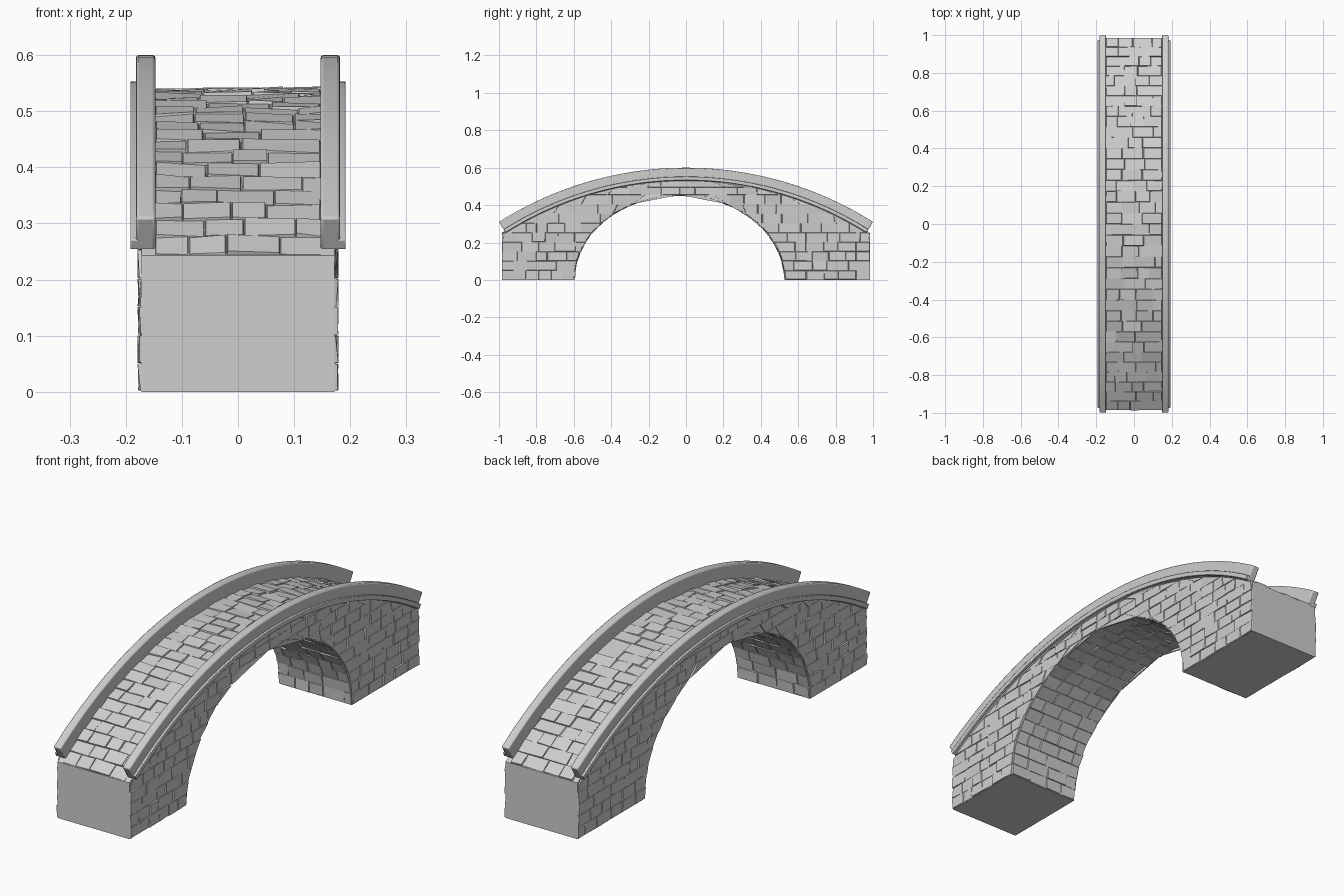
import bpy, bmesh, random
from math import sin, cos, asin, sqrt, pi
from mathutils import Vector

random.seed(7)
if "Cube" in bpy.data.objects:
    bpy.data.objects.remove(bpy.data.objects["Cube"])

stone_mat = bpy.data.materials.new("grey stone")
stone_mat.use_nodes = True
GREY = (0.62, 0.62, 0.62, 1)
stone_mat.diffuse_color = GREY
stone_mat.node_tree.nodes["Principled BSDF"].inputs["Base Color"].default_value = GREY

# Main dimensions
HUB = -1.27                 # height of the centre of the deck arc
DECK_R, RAIL_R = 1.805, 1.87
END_Y = 0.985               # flat end faces
ARCH_Y, ARCH_W, ARCH_H = -0.035, 0.565, 0.455
WALL_X = 0.172              # wall plane behind the stones
RAIL_ANGLE = asin(1 / RAIL_R)


def finish(name, bm, smooth=False, bevel=0):
    bmesh.ops.recalc_face_normals(bm, faces=bm.faces)
    mesh = bpy.data.meshes.new(name)
    bm.to_mesh(mesh)
    bm.free()
    mesh.materials.append(stone_mat)
    obj = bpy.data.objects.new(name, mesh)
    bpy.context.collection.objects.link(obj)
    if bevel:
        mod = obj.modifiers.new("worn edges", 'BEVEL')
        mod.width, mod.segments = bevel, 2
        mod.limit_method, mod.angle_limit = 'ANGLE', 0.7
    if smooth:
        bpy.ops.object.select_all(action='DESELECT')
        obj.select_set(True)
        bpy.context.view_layer.objects.active = obj
        bpy.ops.object.shade_smooth_by_angle(angle=0.6)
    return obj


def extrude_profile(name, points, x0, x1, **kw):
    """Extrude a (y, z) outline along x."""
    bm = bmesh.new()
    face = bm.faces.new([bm.verts.new((x0, y, z)) for y, z in points])
    new = bmesh.ops.extrude_face_region(bm, geom=[face])["geom"]
    bmesh.ops.translate(bm, vec=(x1 - x0, 0, 0),
                        verts=[v for v in new if isinstance(v, bmesh.types.BMVert)])
    return finish(name, bm, **kw)


def arc(radius, half, n=48):
    return [(radius * sin(a), HUB + radius * cos(a))
            for a in (half * (2 * i / n - 1) for i in range(n + 1))]


# Solid core: curved top, flat ends, elliptical opening
opening = [(ARCH_Y + ARCH_W * cos(pi * i / 48), ARCH_H * sin(pi * i / 48))
           for i in range(49)]
outline = ([(-END_Y, 0)] + arc(DECK_R, asin(END_Y / DECK_R))
           + [(END_Y, 0)] + opening)
extrude_profile("bridge_core", outline, -WALL_X, WALL_X, smooth=True)

# Parapets and the thin ledges outside them
for side, s in (("left", 1), ("right", -1)):
    for part, x0, x1, r0, r1, bev in (
            ("parapet", 0.147, 0.182, DECK_R - 0.005, RAIL_R, 0.005),
            ("ledge", 0.165, 0.192, DECK_R - 0.002, DECK_R + 0.018, 0.002)):
        band = arc(r1, RAIL_ANGLE) + arc(r0, RAIL_ANGLE)[::-1]
        extrude_profile(f"{side}_{part}", band, s * x0, s * x1, smooth=True, bevel=bev)


def add_stone(bm, place, corners, depth):
    """Slab with an uneven worn face; place maps (u, v, depth) to space."""
    cu = sum(u for u, v in corners) / 4
    cv = sum(v for u, v in corners) / 4
    high = depth * random.uniform(0.35, 0.8)
    shrink = random.uniform(0.92, 0.98)
    back = [bm.verts.new(place(u, v, -0.002)) for u, v in corners]
    front = []
    for u, v in corners:
        d = min(depth, max(0.0005, high + random.uniform(-0.5, 0.5) * depth))
        front.append(bm.verts.new(place(cu + (u - cu) * shrink,
                                        cv + (v - cv) * shrink, d)))
    bm.faces.new(front)
    bm.faces.new(back[::-1])
    for i in range(4):
        j = (i + 1) % 4
        bm.faces.new((back[i], back[j], front[j], front[i]))


def split(start, end, low, high):
    """Random joint positions along one course."""
    cuts = [start]
    while end - cuts[-1] > high:
        cuts.append(cuts[-1] + random.uniform(low, high))
    if len(cuts) > 1 and end - cuts[-1] < low / 2:
        cuts.pop()
    return cuts + [end]


def paving(name, place, width, v0, v1, rows, depth):
    """Courses of stones running across a curved surface."""
    bm = bmesh.new()
    step = (v1 - v0) / rows
    for r in range(rows):
        a, b = v0 + r * step, v0 + (r + 1) * step
        first = -width + random.uniform(0.04, 0.1)
        cuts = [-width] + split(first, width, 0.06, 0.115)
        for p, q in zip(cuts, cuts[1:]):
            add_stone(bm, place, [(p, a), (q, a), (q, b), (p, b)], depth)
    finish(name, bm)


def on_deck(x, a, d):
    r = DECK_R + d
    return Vector((x, r * sin(a), HUB + r * cos(a)))


def on_vault(x, a, d):
    return Vector((x, ARCH_Y + (ARCH_W - d) * cos(a), (ARCH_H - d) * sin(a)))


deck_angle = asin(END_Y / DECK_R) - 0.001
paving("deck_stones", on_deck, 0.148, -deck_angle, deck_angle, 36, 0.009)
paving("vault_stones", on_vault, WALL_X, 0.005, pi - 0.005, 29, 0.007)


def wall_limits(z, half):
    """Ends of the wall at height z, between the outer face and the opening."""
    outer = min(END_Y, sqrt(max(0, DECK_R ** 2 - (z - HUB) ** 2)))
    inner = ARCH_W * sqrt(max(0, 1 - (z / ARCH_H) ** 2))
    if half < 0:
        return -outer, ARCH_Y - inner
    return ARCH_Y + inner, outer


# Side wall courses, trimmed to the opening and to the deck
levels = [0.002] + [ARCH_H * i / 9 for i in range(1, 10)] + [0.495, 0.53]
for side, s in (("left", 1), ("right", -1)):
    def on_wall(y, z, d):
        return Vector((s * (WALL_X + d), y, z))

    bm = bmesh.new()
    for z0, z1 in zip(levels, levels[1:]):
        for half in (-1, 1):
            low, high = wall_limits(z0, half), wall_limits(z1, half)
            start, end = min(low[0], high[0]), max(low[1], high[1])
            for p, q in zip(*(lambda c: (c, c[1:]))(split(start, end, 0.055, 0.12))):
                b0, b1 = (min(max(y, low[0]), low[1]) for y in (p, q))
                t0, t1 = (min(max(y, high[0]), high[1]) for y in (p, q))
                if max(b1 - b0, t1 - t0) < 0.01:
                    continue
                add_stone(bm, on_wall, [(b0, z0), (b1, z0), (t1, z1), (t0, z1)], 0.007)
    finish(f"{side}_wall_stones", bm)
